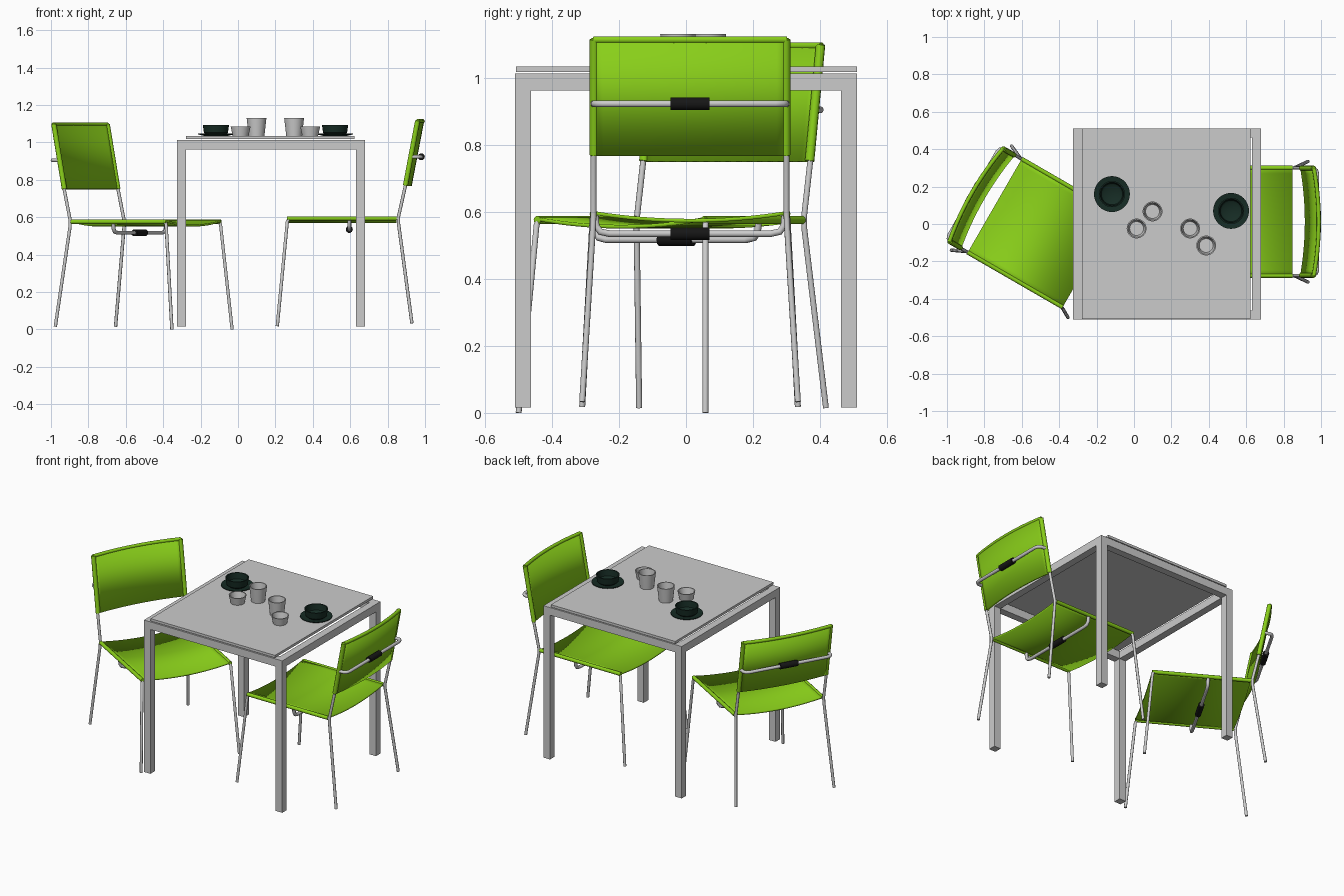
import bpy, bmesh, math
from mathutils import Matrix, Vector

if "Cube" in bpy.data.objects:
    bpy.data.objects.remove(bpy.data.objects["Cube"])


def material(name, color):
    m = bpy.data.materials.new(name)
    m.diffuse_color = (*color, 1)
    m.use_nodes = True
    m.node_tree.nodes["Principled BSDF"].inputs["Base Color"].default_value = m.diffuse_color
    return m


GREEN = material("green_plastic", (0.25, 0.62, 0.01))
BLACK = material("black_rubber", (0.008, 0.008, 0.008))
DARK = material("dark_ceramic", (0.008, 0.025, 0.018))


def finish(ob, mat=None, smooth=True, matrix=None):
    if mat:
        ob.data.materials.append(mat)
    if matrix:
        ob.matrix_world = matrix
    if smooth:
        bpy.ops.object.select_all(action='DESELECT')
        ob.select_set(True)
        bpy.context.view_layer.objects.active = ob
        bpy.ops.object.shade_smooth_by_angle(angle=math.radians(40))
    return ob


def from_bmesh(name, bm):
    bmesh.ops.recalc_face_normals(bm, faces=bm.faces)
    me = bpy.data.meshes.new(name)
    bm.to_mesh(me)
    bm.free()
    ob = bpy.data.objects.new(name, me)
    bpy.context.collection.objects.link(ob)
    return ob


def box(name, lo, hi):
    lo, hi = Vector(lo), Vector(hi)
    bm = bmesh.new()
    bmesh.ops.create_cube(bm, size=1, matrix=Matrix.Translation((lo + hi) / 2)
                          @ Matrix.Diagonal((*(hi - lo), 1)))
    return from_bmesh(name, bm)


def tube(name, pts, r, mat=None, matrix=None):
    cu = bpy.data.curves.new(name, 'CURVE')
    cu.dimensions = '3D'
    cu.bevel_depth, cu.bevel_resolution, cu.use_fill_caps = r, 3, True
    sp = cu.splines.new('POLY')
    sp.points.add(len(pts) - 1)
    for p, co in zip(sp.points, pts):
        p.co = (*co, 1)
    ob = bpy.data.objects.new(name, cu)
    bpy.context.collection.objects.link(ob)
    bpy.ops.object.select_all(action='DESELECT')
    ob.select_set(True)
    bpy.context.view_layer.objects.active = ob
    bpy.ops.object.convert(target='MESH')
    return finish(bpy.context.view_layer.objects.active, mat, True, matrix)


def lathe(name, profile, loc, mat=None):
    bm = bmesh.new()
    vs = [bm.verts.new((r, 0, z)) for r, z in profile]
    es = [bm.edges.new(pair) for pair in zip(vs, vs[1:])]
    bmesh.ops.spin(bm, geom=vs + es, cent=(0, 0, 0), axis=(0, 0, 1),
                   angle=math.tau, steps=32)
    bmesh.ops.remove_doubles(bm, verts=bm.verts, dist=1e-4)
    return finish(from_bmesh(name, bm), mat, True, Matrix.Translation(loc))


def sheet(name, a, b, half, bow, thick, matrix):
    """Curved panel swept between profile points a and b (x, z), bowed by vector bow."""
    n, bm = 16, bmesh.new()
    rows = []
    for x, z in (a, b):
        row = []
        for i in range(n + 1):
            t = 2 * i / n - 1
            k = 1 - t * t
            row.append(bm.verts.new((x + bow[0] * k, half * t, z + bow[1] * k)))
        rows.append(row)
    for i in range(n):
        bm.faces.new((rows[0][i], rows[0][i + 1], rows[1][i + 1], rows[1][i]))
    ob = from_bmesh(name, bm)
    mod = ob.modifiers.new("thickness", 'SOLIDIFY')
    mod.thickness, mod.offset = thick, 0
    return finish(ob, GREEN, True, matrix)


def chair(prefix, loc, angle):
    M = Matrix.Translation(loc) @ Matrix.Rotation(math.radians(angle), 4, 'Z')
    # steel side frames with green edge sleeves
    for side, s in (("left", 1), ("right", -1)):
        tube(f"{prefix}_{side}_front_leg_and_side_rail",
             [(0.36, s * 0.322, 0.0), (0.306, s * 0.291, 0.562), (0.295, s * 0.288, 0.576),
              (-0.285, s * 0.288, 0.576)], 0.009, None, M)
        tube(f"{prefix}_{side}_rear_leg_and_upright",
             [(-0.36, s * 0.322, 0.015), (-0.288, s * 0.289, 0.55), (-0.288, s * 0.288, 0.585),
              (-0.325, s * 0.288, 0.75), (-0.39, s * 0.288, 1.09)], 0.009, None, M)
        tube(f"{prefix}_{side}_seat_sleeve",
             [(0.308, s * 0.288, 0.576), (-0.278, s * 0.288, 0.576)], 0.012, GREEN, M)
        tube(f"{prefix}_{side}_back_sleeve",
             [(-0.325, s * 0.286, 0.752), (-0.39, s * 0.286, 1.097)], 0.014, GREEN, M)
    # seat and backrest
    sheet(f"{prefix}_seat", (0.308, 0.58), (-0.278, 0.58), 0.295, (0, -0.024), 0.011, M)
    sheet(f"{prefix}_backrest", (-0.325, 0.75), (-0.392, 1.1), 0.295, (-0.026, 0), 0.016, M)
    tube(f"{prefix}_backrest_top_rim",
         [(-0.392 - 0.026 * (1 - (i / 6) ** 2), 0.288 * i / 6, 1.096) for i in range(-6, 7)],
         0.011, GREEN, M)
    # cross bars with black grips
    half_under = [(-0.025, 0.283, 0.572), (-0.025, 0.28, 0.54), (-0.025, 0.268, 0.523),
                  (-0.025, 0.24, 0.517)]
    half_back = [(-0.354, 0.288, 0.905), (-0.39, 0.285, 0.905), (-0.404, 0.275, 0.905),
                 (-0.41, 0.255, 0.905)]
    for name, half in (("under_seat_bar", half_under), ("back_bar", half_back)):
        mirrored = [(x, -y, z) for x, y, z in reversed(half)]
        tube(f"{prefix}_{name}", half + mirrored, 0.0105, None, M)
        x, _, z = half[-1]
        tube(f"{prefix}_{name}_grip", [(x, -0.058, z), (x, 0.058, z)], 0.019, BLACK, M)


chair("right_chair", (0.57, 0.012, 0.018), 180)
chair("left_chair", (-0.504, -0.041, 0.0), -30)

# table
X0, X1, Y = -0.326, 0.678, 0.51
LEG = 0.047
for end, x in (("left", X0), ("right", X1 - LEG)):
    for side, y in (("front", -Y), ("back", Y - LEG)):
        box(f"table_{end}_{side}_leg", (x, y, 0.016), (x + LEG, y + LEG, 1.013))
    box(f"table_{end}_rail", (x, -Y + LEG, 0.963), (x + LEG, Y - LEG, 1.013))
for side, y in (("front", -Y), ("back", Y - LEG)):
    box(f"table_{side}_rail", (X0 + LEG, y, 0.963), (X1 - LEG, y + LEG, 1.013))
box("table_top", (-0.279, -0.508, 1.018), (0.624, 0.51, 1.034))

# glasses: open tapered shells
TOP = 1.034
for i, (x, y, h, rb) in enumerate([(0.099, 0.067, 0.097, 0.042), (0.30, -0.024, 0.097, 0.042),
                                   (0.014, -0.024, 0.05, 0.042), (0.386, -0.115, 0.05, 0.042)]):
    rt = 0.053
    lathe(f"glass_{i + 1}", [(0, 0), (rb, 0), (rt, h), (rt - 0.006, h), (rb - 0.005, 0.008),
                             (0, 0.008)], (x, y, TOP))

# dark cups on saucers
for i, (x, y) in enumerate([(-0.118, 0.16), (0.519, 0.07)]):
    lathe(f"saucer_{i + 1}", [(0, 0), (0.06, 0), (0.096, 0.009), (0.096, 0.013), (0.06, 0.006),
                              (0, 0.006)], (x, y, TOP), DARK)
    lathe(f"cup_{i + 1}", [(0, 0.006), (0.05, 0.006), (0.064, 0.018), (0.07, 0.06), (0.063, 0.06),
                           (0.057, 0.022), (0.045, 0.013), (0, 0.013)], (x, y, TOP), DARK)
